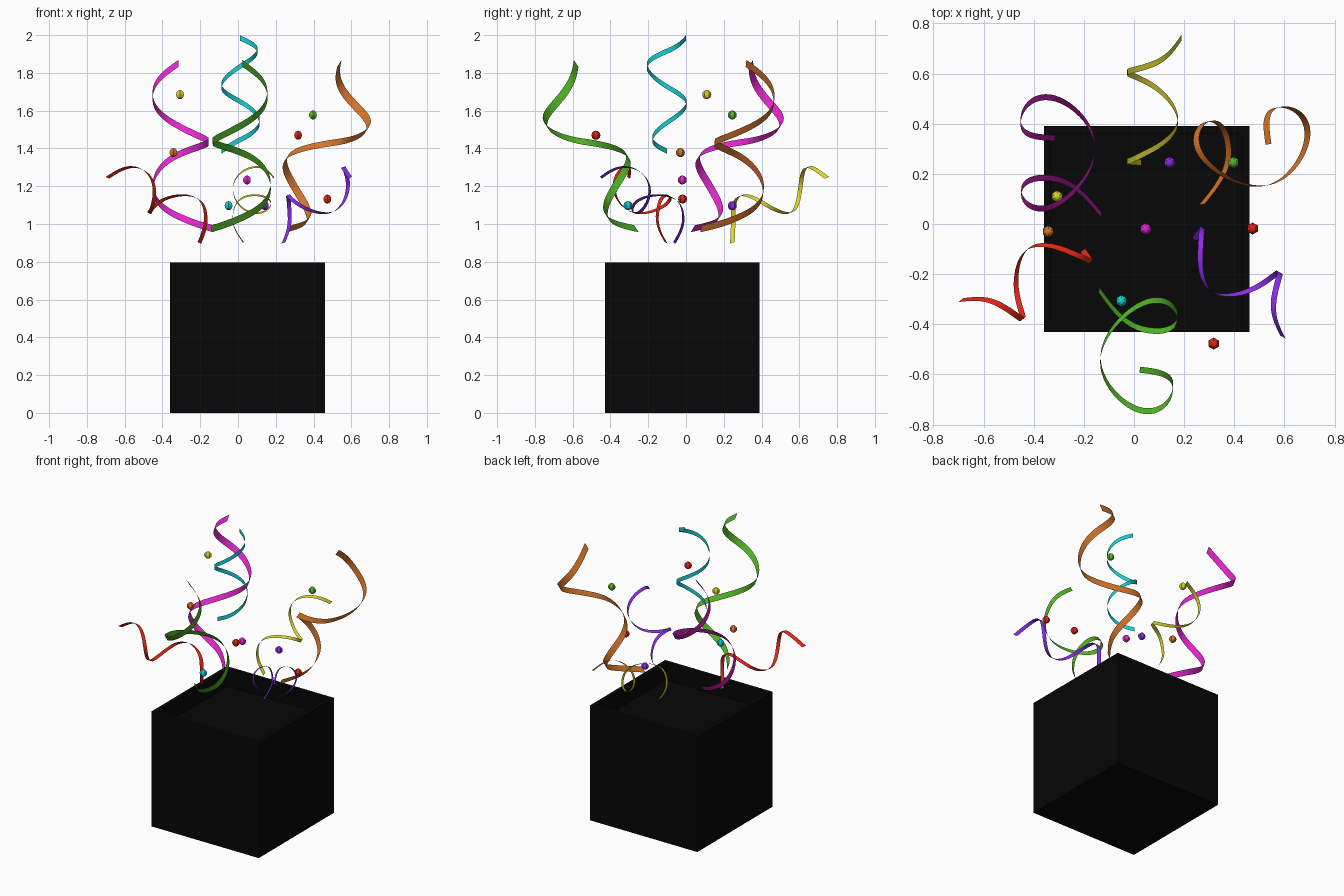
import bpy, bmesh, math
from mathutils import Vector, Matrix

if "Cube" in bpy.data.objects:
    bpy.data.objects.remove(bpy.data.objects["Cube"])

COLOURS = {
    "black": (0.002, 0.002, 0.002), "magenta": (0.78, 0.02, 0.62),
    "green": (0.09, 0.48, 0.02), "orange": (0.68, 0.18, 0.025),
    "red": (0.75, 0.02, 0.008), "purple": (0.25, 0.025, 0.78),
    "yellow": (0.70, 0.64, 0.03), "cyan": (0.008, 0.62, 0.66),
}
MATS = {}
for name, rgb in COLOURS.items():
    MATS[name] = bpy.data.materials.new(name)
    MATS[name].diffuse_color = (*rgb, 1)


def add_object(name, bm, colour, smooth=False):
    mesh = bpy.data.meshes.new(name)
    for f in bm.faces:
        f.smooth = smooth
    bm.to_mesh(mesh)
    bm.free()
    mesh.materials.append(MATS[colour])
    obj = bpy.data.objects.new(name, mesh)
    bpy.context.collection.objects.link(obj)
    return obj


def smooth_path(points, axis, steps=12):
    """Helix-like curve through quarter-turn points: round across the axis, even along it."""
    p = [Vector(q) for q in points]
    n = len(p)
    m = [None] * n
    for i in range(1, n - 1):
        d = p[i + 1] - p[i - 1]
        m[i] = d * 0.785 - axis * (d.dot(axis) * 0.285)
    m[0] = (p[1] - p[0]) * 1.5 - m[1] * 0.5
    m[-1] = (p[-1] - p[-2]) * 1.5 - m[-2] * 0.5
    out = []
    for i in range(n - 1):
        for k in range(steps):
            t = k / steps
            out.append(p[i] * (2*t**3 - 3*t**2 + 1) + m[i] * (t**3 - 2*t**2 + t)
                       + p[i + 1] * (3*t**2 - 2*t**3) + m[i + 1] * (t**3 - t**2))
    return out + [p[-1]]


def ribbon(colour, points, axis, width, centre=None, angle=0):
    """Curl of ribbon, its width lying along the curl's axis."""
    axis = Vector(axis).normalized()
    path = smooth_path(points, axis)
    half = axis * width / 2
    bm = bmesh.new()
    rows = [(bm.verts.new(q - half), bm.verts.new(q + half)) for q in path]
    for a, b in zip(rows, rows[1:]):
        bm.faces.new((a[0], b[0], b[1], a[1]))
    if centre:
        mean = sum((Vector(q) for q in points), Vector()) / len(points)
        spin = (Matrix.Translation((centre[0], centre[1], 0))
                @ Matrix.Rotation(math.radians(angle), 4, 'Z')
                @ Matrix.Translation((-mean.x, -mean.y, 0)))
        bm.transform(spin)
    add_object(colour + "_ribbon", bm, colour, smooth=True)


# Open box: cube with a recessed top
bm = bmesh.new()
bmesh.ops.create_cube(bm, size=1, matrix=Matrix.Translation((0.05, -0.02, 0.398))
                      @ Matrix.Diagonal((0.82, 0.82, 0.796, 1)))
top = max(bm.faces, key=lambda f: f.calc_center_median().z)
bmesh.ops.inset_region(bm, faces=[top], thickness=0.04)
hole = bmesh.ops.extrude_discrete_faces(bm, faces=[top])["faces"]
bmesh.ops.translate(bm, verts=hole[0].verts, vec=(0, 0, -0.12))
bmesh.ops.recalc_face_normals(bm, faces=bm.faces)
add_object("open_box", bm, "black")

# Tall leaning ribbons: one curl turned about z
TALL = [(-0.315, 0.343, 1.85), (-0.452, 0.40, 1.69), (-0.335, 0.505, 1.53),
        (-0.155, 0.31, 1.435), (-0.32, 0.073, 1.365), (-0.45, 0.125, 1.2),
        (-0.325, 0.182, 1.045), (-0.13, 0.036, 0.975)]
TALL_AXIS = (0, 0.54, 0.84)
ribbon("magenta", TALL, TALL_AXIS, 0.044)
ribbon("green", TALL, TALL_AXIS, 0.044, (0.025, -0.485), 176)
ribbon("orange", TALL, TALL_AXIS, 0.044, (0.443, 0.295), -79)

# Low ribbons that shoot outwards
LOW = [(0.19, 0.745, 1.245), (0.08, 0.64, 1.30), (-0.027, 0.605, 1.19),
       (0.07, 0.555, 1.06), (0.175, 0.41, 1.11), (0.06, 0.29, 1.15),
       (-0.027, 0.25, 1.05), (0.03, 0.245, 0.90)]
LOW_AXIS = (0, 0.93, 0.37)
ribbon("yellow", LOW, LOW_AXIS, 0.026)
ribbon("red", LOW, LOW_AXIS, 0.026, (-0.40, -0.218), 130)
ribbon("purple", LOW, LOW_AXIS, 0.026, (0.414, -0.207), -120)

# Upright ribbon in the middle
ribbon("cyan", [(0.01, 0.0, 1.985), (0.103, -0.09, 1.92), (0.02, -0.207, 1.84),
                (-0.088, -0.105, 1.73), (0.025, 0.003, 1.64), (0.115, -0.095, 1.54),
                (0.02, -0.178, 1.45), (-0.088, -0.1, 1.385)], (0, 0, 1), 0.028)

# Confetti beads
BEADS = [("yellow", -0.307, 0.11, 1.685), ("orange", -0.342, -0.03, 1.378),
         ("red", 0.318, -0.477, 1.47), ("red", 0.473, -0.018, 1.132),
         ("green", 0.397, 0.245, 1.577), ("magenta", 0.047, -0.02, 1.233),
         ("cyan", -0.05, -0.307, 1.097), ("purple", 0.142, 0.245, 1.097)]
for colour, x, y, z in BEADS:
    bm = bmesh.new()
    bmesh.ops.create_uvsphere(bm, u_segments=6, v_segments=6, radius=0.024,
                              matrix=Matrix.Translation((x, y, z)))
    add_object(colour + "_bead", bm, colour)

for m in bpy.data.materials:
    if m.users and not m.is_grease_pencil:
        m.use_nodes = True
        m.node_tree.nodes["Principled BSDF"].inputs["Base Color"].default_value = m.diffuse_color
